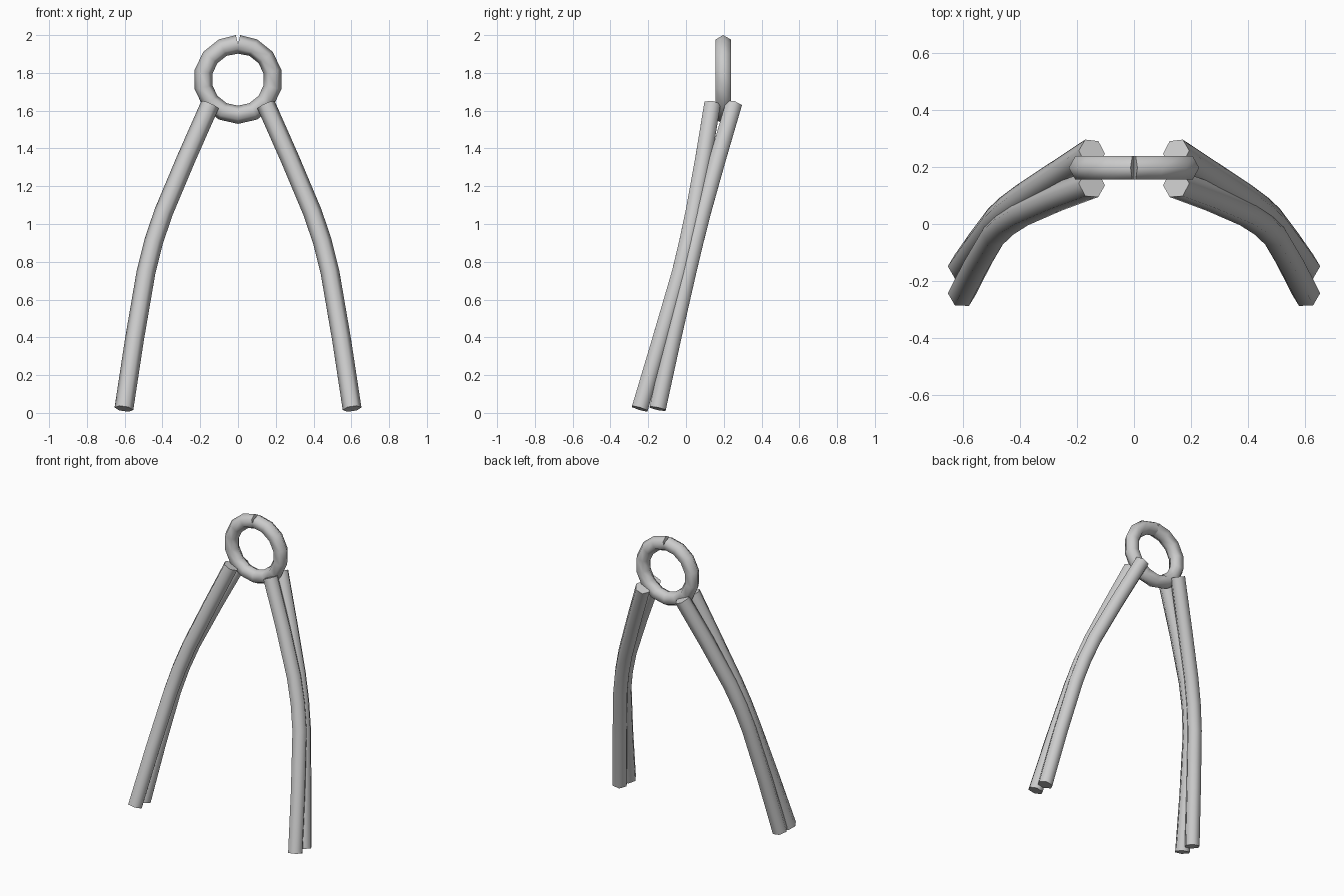
import bpy, bmesh, math
from mathutils import Vector

if "Cube" in bpy.data.objects:
    bpy.data.objects.remove(bpy.data.objects["Cube"])

SIDES = 6
grey = bpy.data.materials.new("light grey metal")
grey.diffuse_color = (0.6, 0.6, 0.6, 1)
grey.use_nodes = True
grey.node_tree.nodes["Principled BSDF"].inputs["Base Color"].default_value = grey.diffuse_color


def loft(name, sections):
    """Join hexagonal sections into a capped, smooth-sided tube."""
    bm = bmesh.new()
    rings = [[bm.verts.new(p) for p in s] for s in sections]
    for a, b in zip(rings, rings[1:]):
        for i in range(SIDES):
            j = (i + 1) % SIDES
            bm.faces.new((a[i], a[j], b[j], b[i]))
    bm.faces.new(rings[0])
    bm.faces.new(rings[-1])
    bmesh.ops.recalc_face_normals(bm, faces=bm.faces)
    mesh = bpy.data.meshes.new(name)
    bm.to_mesh(mesh)
    bm.free()
    mesh.materials.append(grey)
    obj = bpy.data.objects.new(name, mesh)
    bpy.context.collection.objects.link(obj)
    bpy.ops.object.select_all(action='DESELECT')
    obj.select_set(True)
    bpy.context.view_layer.objects.active = obj
    bpy.ops.object.shade_smooth_by_angle(angle=math.radians(75))


def hexagon(centre, u, v, r):
    return [centre + r * (u * math.cos(i * math.tau / SIDES) + v * math.sin(i * math.tau / SIDES))
            for i in range(SIDES)]


# split ring, its two ends leaning apart to leave a small notch at the top
SEGMENTS, RADIUS, TUBE = 14, 0.187, 0.048
hub = Vector((0, 0.197, 1.765))
sections = []
for k in range(SEGMENTS + 1):
    a = k * math.tau / SEGMENTS
    radial = Vector((math.sin(a), 0, math.cos(a)))
    lean = {0: 0.25, SEGMENTS: -0.25}.get(k, 0)
    u = radial + Vector((lean, 0, 0))
    sections.append(hexagon(hub + radial * RADIUS, u, Vector((0, 1, 0)), TUBE))
loft("split_ring", sections)


# bowed legs: a front and a back one hanging on each side of the ring
def leg(name, path, side):
    pts = [Vector((x * side, y, z)) for x, y, z in path]
    out = []
    for i, p in enumerate(pts):
        t = (pts[min(i + 1, len(pts) - 1)] - pts[max(i - 1, 0)]).normalized()
        x = Vector((1, 0, 0))
        u = (x - t * x.dot(t)).normalized()
        out.append(hexagon(p, u, t.cross(u), 0.05))
    loft(name, out)


bow = [(0.148, 1.632), (0.275, 1.345), (0.395, 1.06), (0.447, 0.905),
       (0.487, 0.745), (0.548, 0.39), (0.604, 0.022)]
depths = {"front": (0.139, 0.092, 0.040, 0.007, -0.031, -0.135, -0.245),
          "back": (0.252, 0.168, 0.088, 0.049, 0.011, -0.070, -0.150)}
for place, ys in depths.items():
    path = [(x, y, z) for (x, z), y in zip(bow, ys)]
    for label, side in (("left", -1), ("right", 1)):
        leg(f"{place}_leg_{label}", path, side)
